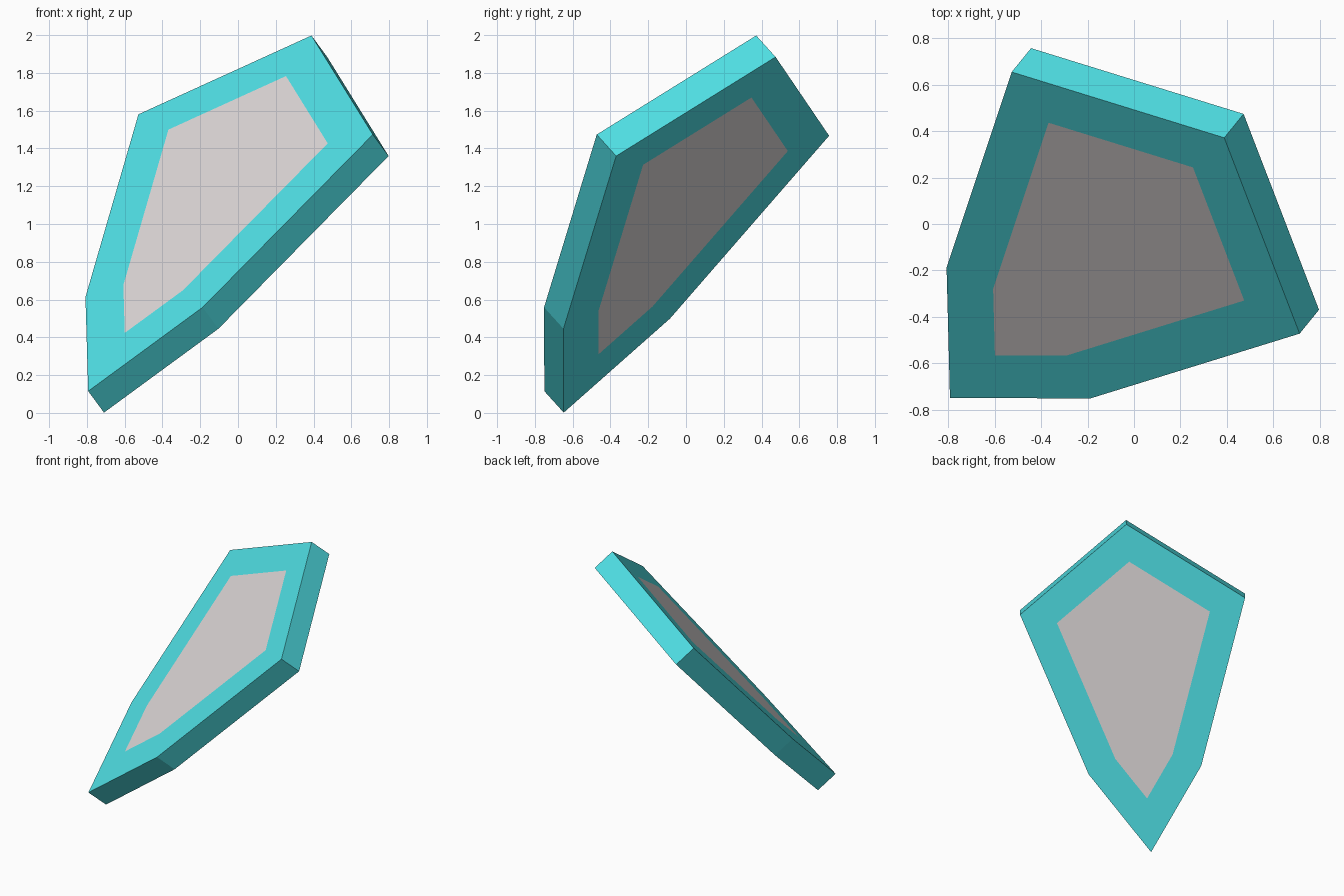
import bpy
import bmesh
from mathutils import Matrix, Vector

cube = bpy.data.objects.get("Cube")
if cube:
    bpy.data.objects.remove(cube, do_unlink=True)


def make_material(name, rgb):
    mat = bpy.data.materials.new(name)
    mat.use_nodes = True
    mat.diffuse_color = (*rgb, 1)
    mat.node_tree.nodes["Principled BSDF"].inputs["Base Color"].default_value = (*rgb, 1)
    return mat


turquoise = make_material("turquoise", (0.078, 0.73, 0.77))
pale_grey = make_material("pale_grey", (0.71, 0.67, 0.67))

UNIT = 0.6225        # the outline heights are multiples of this
HALF_WIDTH = 0.42
THICKNESS = 0.1744
BORDER = 0.228

# Symmetric shard outline: tip, right side, crown, mirrored left side
right_side = [(HALF_WIDTH, UNIT), (2 * HALF_WIDTH, 3 * UNIT)]
left_side = [(-x, y) for x, y in reversed(right_side)]
outline = [(0, 0), *right_side, (0, 4 * UNIT), *left_side]

# Slab
bm = bmesh.new()
front = bm.faces.new([bm.verts.new((x, y, 0)) for x, y in outline])
back = bm.faces.new([bm.verts.new((x, y, -THICKNESS)) for x, y in outline])
for edge in list(front.edges):
    a, b = edge.verts
    ring = [next(v for v in back.verts if (v.co.xy - p.co.xy).length < 1e-4) for p in (b, a)]
    bm.faces.new([a, b, *ring])
bmesh.ops.recalc_face_normals(bm, faces=bm.faces)

# Flush grey panel inset on both broad faces
bmesh.ops.inset_individual(bm, faces=[front, back], thickness=BORDER, use_even_offset=True)
for panel in (front, back):
    panel.material_index = 1

mesh = bpy.data.meshes.new("shard_plate")
bm.to_mesh(mesh)
bm.free()
mesh.materials.append(turquoise)
mesh.materials.append(pale_grey)
plate = bpy.data.objects.new("shard_plate", mesh)
bpy.context.collection.objects.link(plate)

# Tilt the plate, tip at the lower left
length_axis = Vector((1.18, 1.12, 1.88)).normalized()
normal = Vector((1.24, -1.13, -0.11)).cross(length_axis).normalized()
width_axis = length_axis.cross(normal)
rotation = Matrix((width_axis, length_axis, normal)).transposed()
plate.matrix_world = Matrix.Translation((-0.793, -0.75, 0.115)) @ rotation.to_4x4()
